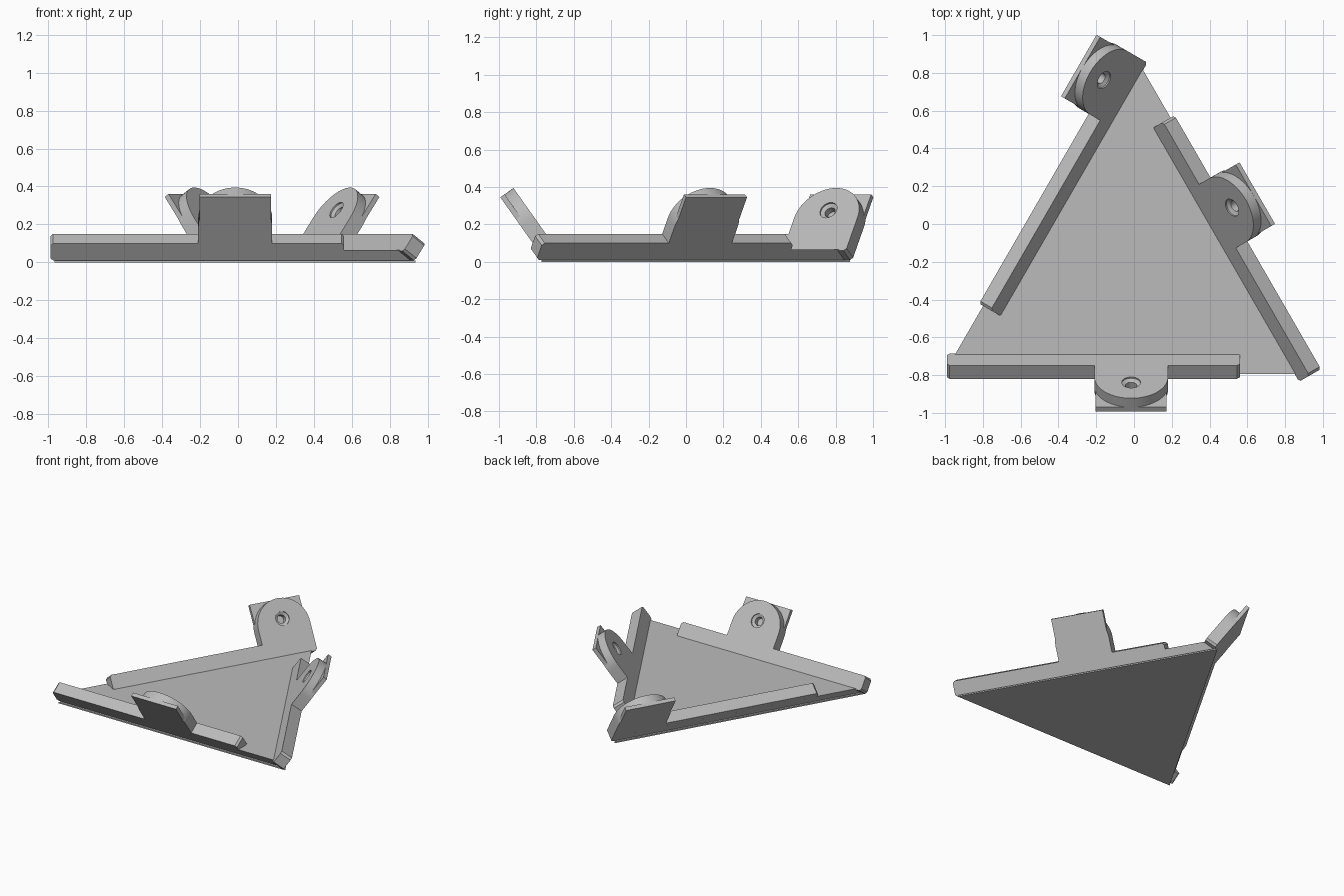
import bpy, bmesh, math
from mathutils import Vector, Matrix

if "Cube" in bpy.data.objects:
    bpy.data.objects.remove(bpy.data.objects["Cube"])

CENTRE = Vector((-0.015, -0.222, 0))
INRADIUS = 0.534                # centre to outer wall face at its foot
FOOT = 0.01                     # height of the wall foot
LEAN = math.atan(math.sqrt(0.5))  # walls lean outward from vertical
START, END, RAIL = -0.975, 0.575, 0.11
THICK, TAB_R, TAB_TOP = 0.086, 0.195, 0.41

grey = bpy.data.materials.new("light grey")
grey.use_nodes = True
colour = (0.5, 0.5, 0.5, 1)
grey.diffuse_color = colour
grey.node_tree.nodes["Principled BSDF"].inputs["Base Color"].default_value = colour


def loft(name, rings):
    """Closed solid through rings of equal point count."""
    bm = bmesh.new()
    loops = [[bm.verts.new(p) for p in ring] for ring in rings]
    for a, b in zip(loops, loops[1:]):
        n = len(a)
        for i in range(n):
            j = (i + 1) % n
            bm.faces.new((a[i], a[j], b[j], b[i]))
    bm.faces.new(loops[0])
    bm.faces.new(loops[-1])
    bmesh.ops.remove_doubles(bm, verts=bm.verts, dist=1e-5)
    bmesh.ops.recalc_face_normals(bm, faces=bm.faces)
    mesh = bpy.data.meshes.new(name)
    bm.to_mesh(mesh)
    bm.free()
    mesh.materials.append(grey)
    obj = bpy.data.objects.new(name, mesh)
    bpy.context.collection.objects.link(obj)
    return obj


def triangle(r, z):
    """Triangle of inradius r with corners clipped at the wall ends."""
    x = max(START, -math.sqrt(3) * r)
    corner = [Vector((x, 2 * r + math.sqrt(3) * x, z)), Vector((x, -r, z))]
    return [CENTRE + Matrix.Rotation(math.radians(120 * k), 3, "Z") @ p
            for k in range(3) for p in corner]


def on_wall(side, outline, depth):
    """Place (along, up) points on a leaning wall, at a depth from its outer face."""
    turn = Matrix.Rotation(math.radians(120 * side), 3, "Z")
    sn, cs = math.sin(LEAN), math.cos(LEAN)
    return [CENTRE + turn @ Vector((s, -INRADIUS - sn * t + cs * depth,
                                    FOOT + cs * t + sn * depth))
            for s, t in outline]


def circle(s, t, r, n=32):
    return [(s + r * math.cos(2 * math.pi * i / n),
             t + r * math.sin(2 * math.pi * i / n)) for i in range(n)]


# Base plate with a thin brim
loft("base_brim", [triangle(0.55, 0), triangle(0.55, FOOT)])
loft("base_plate", [triangle(INRADIUS, FOOT), triangle(0.573, 0.065)])

# Three leaning walls, each with a rounded hinge tab
for side, (label, mid) in enumerate([("front", 0), ("left", 0), ("right", START + TAB_R)]):
    c = 0.014
    arc = [(mid + TAB_R * math.cos(math.pi * i / 28),
            TAB_TOP - TAB_R + TAB_R * math.sin(math.pi * i / 28)) for i in range(29)]
    outline = [(START + c, 0), (END - c, 0), (END, c), (END, RAIL - c), (END - c, RAIL),
               (mid + TAB_R, RAIL)] + arc + [(mid - TAB_R, RAIL)]
    if mid - TAB_R > START + c:
        outline += [(START + c, RAIL), (START, RAIL - c)]
    outline.append((START, c))
    wall = loft(label + "_wall", [on_wall(side, outline, d) for d in (0, THICK)])

    # Countersunk blind screw hole
    hole = [(0.03, 0.03), (0.03, THICK - 0.02), (0.05, THICK - 0.008), (0.05, THICK + 0.02)]
    cutter = loft("hole_cutter", [on_wall(side, circle(mid, 0.265, r), d) for r, d in hole])
    cutter.hide_render = True
    cut = wall.modifiers.new("hole", "BOOLEAN")
    cut.operation, cut.object, cut.solver = "DIFFERENCE", cutter, "EXACT"
    bpy.ops.object.select_all(action="DESELECT")
    wall.select_set(True)
    bpy.context.view_layer.objects.active = wall
    bpy.ops.object.modifier_apply(modifier="hole")
    bpy.data.objects.remove(cutter)
    bpy.ops.object.shade_smooth_by_angle(angle=math.radians(30))

    # Square backing plate on the outside of the tab
    h = 0.188
    square = [(mid - h, RAIL - 0.02), (mid + h, RAIL - 0.02), (mid + h, TAB_TOP), (mid - h, TAB_TOP)]
    loft(label + "_backing_plate", [on_wall(side, square, d) for d in (0, 0.028)])
